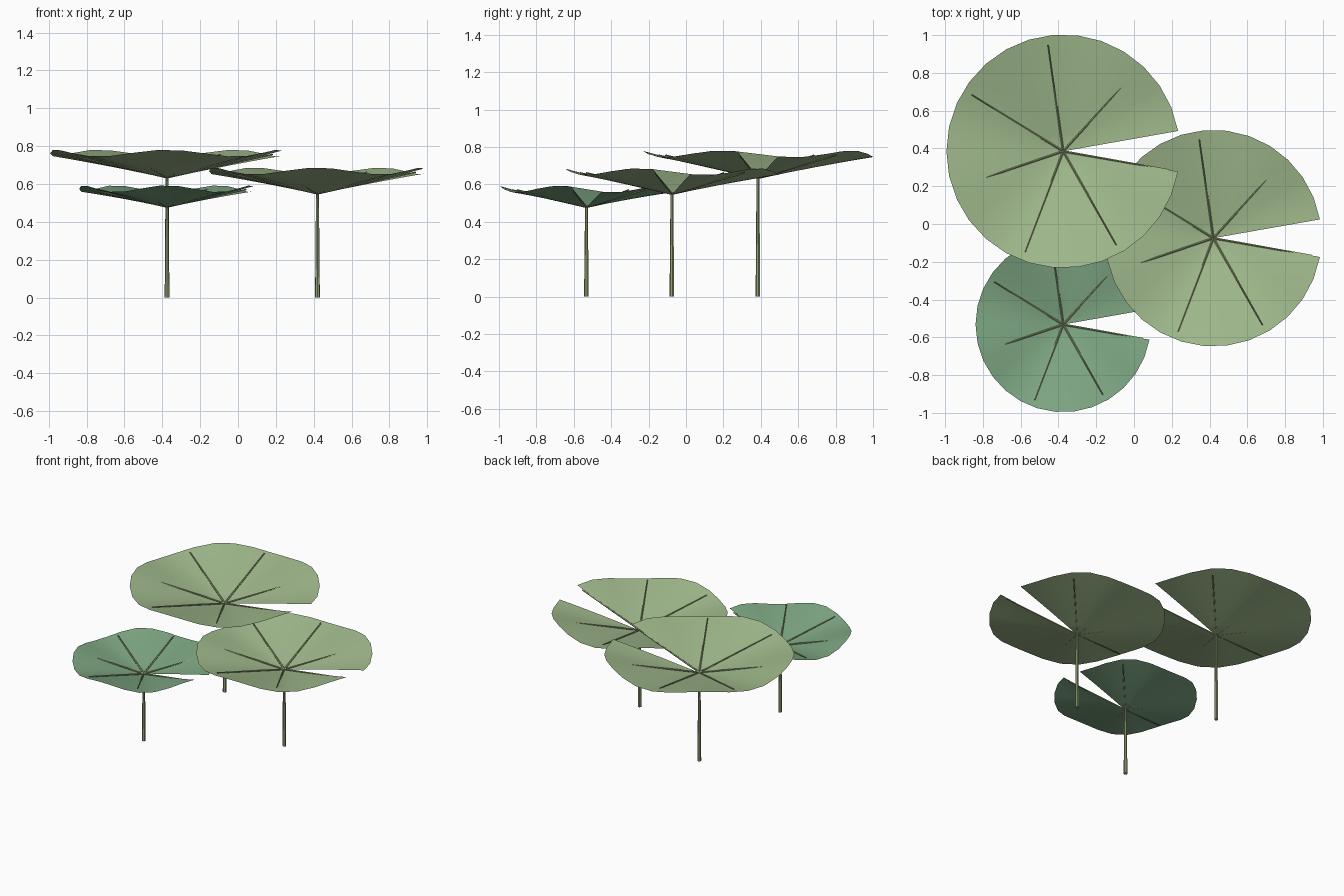
import bpy, bmesh, math
from mathutils import Vector

if "Cube" in bpy.data.objects:
    bpy.data.objects.remove(bpy.data.objects["Cube"])

def material(name, rgb):
    m = bpy.data.materials.new(name)
    m.diffuse_color = (*rgb, 1)
    m.use_nodes = True
    m.node_tree.nodes["Principled BSDF"].inputs["Base Color"].default_value = m.diffuse_color
    return m

olive = material("olive_leaf", (0.36, 0.50, 0.27))
teal = material("teal_leaf", (0.21, 0.39, 0.23))
stalk = material("stalk", (0.30, 0.37, 0.18))

SLOPE, WAVE, SEGS, RINGS = 0.215, 0.018, 28, 6
NOTCH = math.radians(10)

def finish(bm, name, mat):
    me = bpy.data.meshes.new(name)
    bm.to_mesh(me)
    bm.free()
    me.materials.append(mat)
    ob = bpy.data.objects.new(name, me)
    bpy.context.collection.objects.link(ob)
    for p in me.polygons:
        p.use_smooth = True
    bpy.ops.object.select_all(action='DESELECT')
    ob.select_set(True)
    bpy.context.view_layer.objects.active = ob
    bpy.ops.object.shade_smooth_by_angle(angle=math.radians(40))
    return ob

def add_rod(bm, a, b, r1, r2, sides):
    # tapered closed rod between two points
    d = b - a
    ret = bmesh.ops.create_cone(bm, cap_ends=True, segments=sides,
                                radius1=r1, radius2=r2, depth=d.length)
    rot = d.to_track_quat('Z', 'Y')
    for v in ret['verts']:
        v.co = rot @ v.co + (a + b) / 2

def lily_pad(label, x, y, z, r, mat):
    hub = Vector((x, y, z))

    # notched, dished leaf with five ripples growing toward the rim
    bm = bmesh.new()
    centre = bm.verts.new(hub)
    rings = []
    for i in range(1, RINGS + 1):
        t = i / RINGS
        ring = []
        for j in range(SEGS + 1):
            a = NOTCH + (2 * math.pi - 2 * NOTCH) * j / SEGS
            h = SLOPE * r * t - WAVE * t * t * math.sin(5 * a)
            ring.append(bm.verts.new(hub + Vector((r * t * math.cos(a), r * t * math.sin(a), h))))
        rings.append(ring)
    for j in range(SEGS):
        bm.faces.new((centre, rings[0][j], rings[0][j + 1]))
        for lo, hi in zip(rings, rings[1:]):
            bm.faces.new((lo[j], hi[j], hi[j + 1], lo[j + 1]))
    finish(bm, label + "_leaf", mat)

    # straight veins, partly sunk where the ripples rise
    bm = bmesh.new()
    lift = Vector((0, 0, 0.004))
    for k in range(7):
        a = math.radians(350 - 50.4 * k)
        tip = Vector((math.cos(a), math.sin(a), SLOPE)) * r * 0.92
        add_rod(bm, hub + lift, hub + tip + lift, 0.006, 0.004, 5)
    finish(bm, label + "_veins", stalk)

    # stem
    bm = bmesh.new()
    add_rod(bm, Vector((x, y, 0)), hub + lift, 0.013, 0.008, 7)
    finish(bm, label + "_stem", stalk)

lily_pad("tall", -0.375, 0.385, 0.63, 0.618, olive)
lily_pad("middle", 0.42, -0.075, 0.545, 0.573, olive)
lily_pad("short", -0.375, -0.532, 0.475, 0.464, teal)
